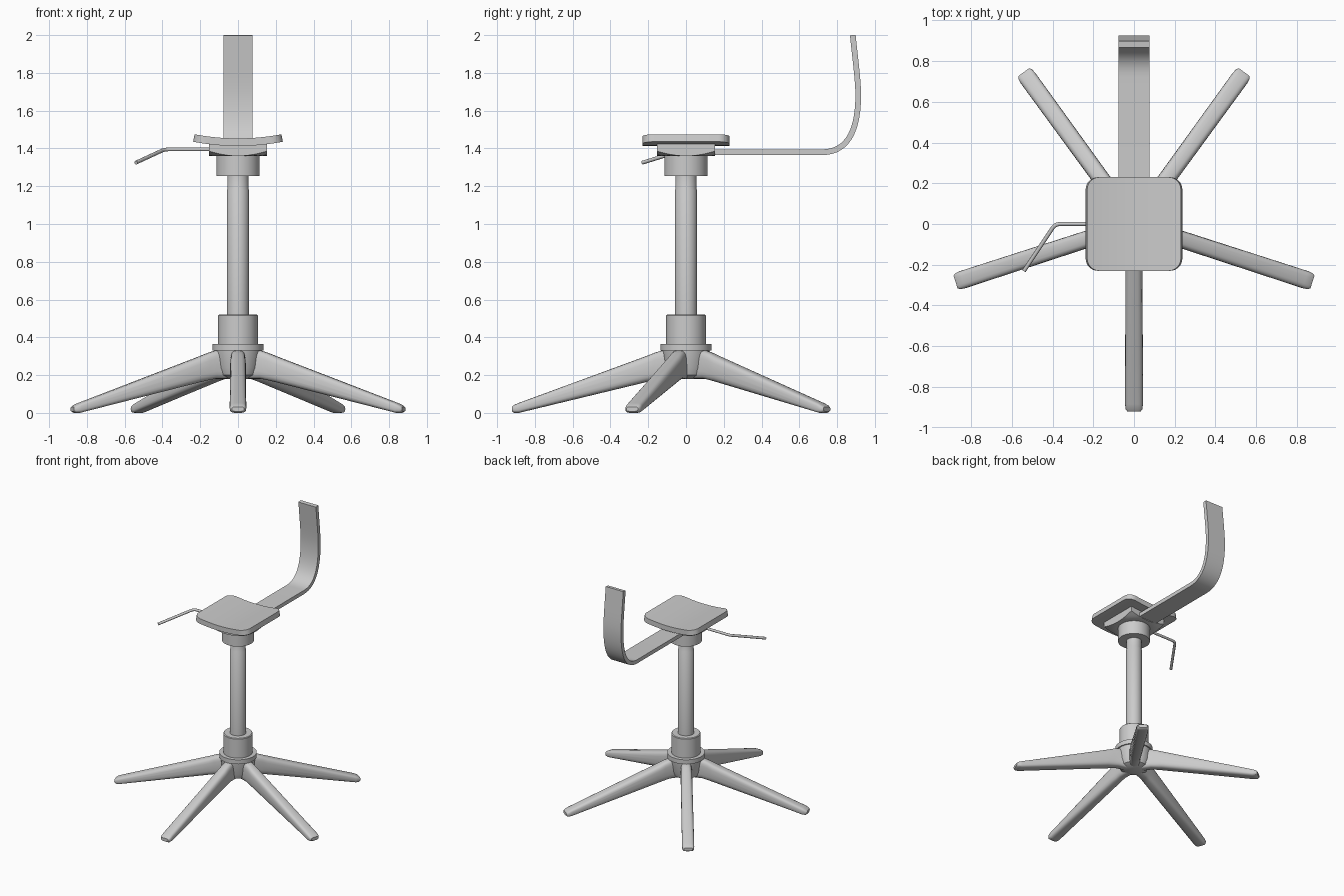
import bpy, bmesh
from math import sin, cos, pi, hypot, copysign, radians
from mathutils import Vector, Matrix
from mathutils.geometry import interpolate_bezier

cube = bpy.data.objects.get("Cube")
if cube:
    bpy.data.objects.remove(cube, do_unlink=True)


def finish(name, bm, angle=35):
    bmesh.ops.recalc_face_normals(bm, faces=bm.faces)
    mesh = bpy.data.meshes.new(name)
    bm.to_mesh(mesh)
    bm.free()
    obj = bpy.data.objects.new(name, mesh)
    bpy.context.collection.objects.link(obj)
    bpy.ops.object.select_all(action='DESELECT')
    obj.select_set(True)
    bpy.context.view_layer.objects.active = obj
    bpy.ops.object.shade_smooth_by_angle(angle=radians(angle))
    return obj


def loft(bm, rings):
    """Join closed rings of points and cap both ends."""
    loops = [[bm.verts.new(p) for p in ring] for ring in rings]
    for a, b in zip(loops, loops[1:]):
        for i in range(len(a)):
            j = (i + 1) % len(a)
            bm.faces.new((a[i], a[j], b[j], b[i]))
    bm.faces.new(loops[0])
    bm.faces.new(loops[-1])


def lathe(name, profile, sides=40):
    bm = bmesh.new()
    turns = [2 * pi * i / sides for i in range(sides)]
    loft(bm, [[(r * cos(a), r * sin(a), z) for a in turns] for r, z in profile])
    return finish(name, bm)


def strip(name, pairs, thickness, offset):
    """Ribbon through pairs of edge points, thickened."""
    bm = bmesh.new()
    rows = [[bm.verts.new(p) for p in pair] for pair in pairs]
    for a, b in zip(rows, rows[1:]):
        bm.faces.new((a[0], b[0], b[1], a[1]))
    obj = finish(name, bm)
    mod = obj.modifiers.new("Thickness", 'SOLIDIFY')
    mod.thickness = thickness
    mod.offset = offset
    bpy.ops.object.modifier_apply(modifier=mod.name)
    bpy.ops.object.shade_smooth_by_angle(angle=radians(35))
    return obj


# Base hub and column
lathe("base_hub", [(0.06, 0.18), (0.10, 0.20), (0.115, 0.24), (0.125, 0.33)])
lathe("base_ring", [(0.135, 0.33), (0.135, 0.365)])
lathe("lower_collar", [(0.105, 0.365), (0.105, 0.515), (0.10, 0.52)])
lathe("column", [(0.058, 0.5), (0.058, 1.18), (0.055, 1.185), (0.055, 1.28)])
lathe("upper_collar", [(0.115, 1.255), (0.115, 1.365)])

# Five tapered legs: distance, top, bottom, half width
sections = [(0.0, 0.33, 0.18, 0.04), (0.13, 0.33, 0.18, 0.04),
            (0.17, 0.317, 0.172, 0.041), (0.21, 0.301, 0.163, 0.042),
            (0.885, 0.053, 0.0, 0.044), (0.91, 0.042, 0.0, 0.041),
            (0.922, 0.032, 0.008, 0.032)]


def squircle(a):
    return [copysign(abs(v) ** 0.6, v) for v in (cos(a), sin(a))]


ring = [squircle(2 * pi * i / 24) for i in range(24)]
for k in range(5):
    bm = bmesh.new()
    loft(bm, [[(r, w * u, (top + low) / 2 + (top - low) / 2 * v) for u, v in ring]
              for r, top, low, w in sections])
    turn = Matrix.Rotation(-pi / 2 + k * 2 * pi / 5, 4, 'Z')
    bmesh.ops.transform(bm, matrix=turn, verts=bm.verts)
    finish(f"leg_{k + 1}", bm)

# Seat: rounded square, dished from side to side
half, corner, thick = 0.23, 0.06, 0.04


def seat_top(x):
    return 1.453 + 0.022 * (x / half) ** 2


flat = half - corner
arc = [i * pi / 16 for i in range(9)]
right = [(flat + corner * sin(a), flat + corner * cos(a)) for a in arc]
inner = [(flat * i / 8, half) for i in range(-7, 8)]
outline = [(-x, h) for x, h in reversed(right)] + inner + right
strip("seat", [((x, -max(h, flat), seat_top(x)), (x, max(h, flat), seat_top(x)))
               for x, h in outline], thick, -1)

# Mounting block: square, with its lower corners turned away
bm = bmesh.new()
bmesh.ops.create_cube(bm, size=2)
bmesh.ops.subdivide_edges(bm, edges=bm.edges, cuts=11, use_grid_fill=True)
side = 0.153
for v in bm.verts:
    x, y, t = v.co.x * side, v.co.y * side, (v.co.z + 1) / 2
    low = 1.36 + 0.4 * max(0, hypot(x, y) - side)
    high = seat_top(x) - thick + 0.003
    v.co = (x, y, low + t * (high - low))
finish("mounting_block", bm, 30)

# Back support: flat bar bent upward
knots = [Vector((0, y, z)) for y, z in
         ((0.72, 1.38), (0.87, 1.38), (0.911, 1.52), (0.912, 1.68),
          (0.912, 1.76), (0.895, 1.88), (0.883, 2.0))]
path = [Vector((0, 0.1, 1.38))]
path += interpolate_bezier(*knots[:4], 17)
path += interpolate_bezier(*knots[3:], 9)[1:]
wide = Vector((0.077, 0, 0))
strip("back_support", [(p - wide, p + wide) for p in path], 0.03, 0)

# Height lever: thin bent rod
curve = bpy.data.curves.new("height_lever", 'CURVE')
curve.dimensions = '3D'
curve.bevel_depth = 0.01
curve.bevel_resolution = 3
curve.use_fill_caps = True
spline = curve.splines.new('POLY')
rod = [Vector(p) for p in ((-0.36, 0, 1.395), (-0.385, 0, 1.395),
                           (-0.395, -0.01, 1.392), (-0.41, -0.035, 1.385))]
points = [Vector((-0.1, 0, 1.395))] + interpolate_bezier(*rod, 8)
points.append(Vector((-0.54, -0.23, 1.325)))
spline.points.add(len(points) - 1)
for sp, p in zip(spline.points, points):
    sp.co = (*p, 1)
lever = bpy.data.objects.new("height_lever", curve)
bpy.context.collection.objects.link(lever)
